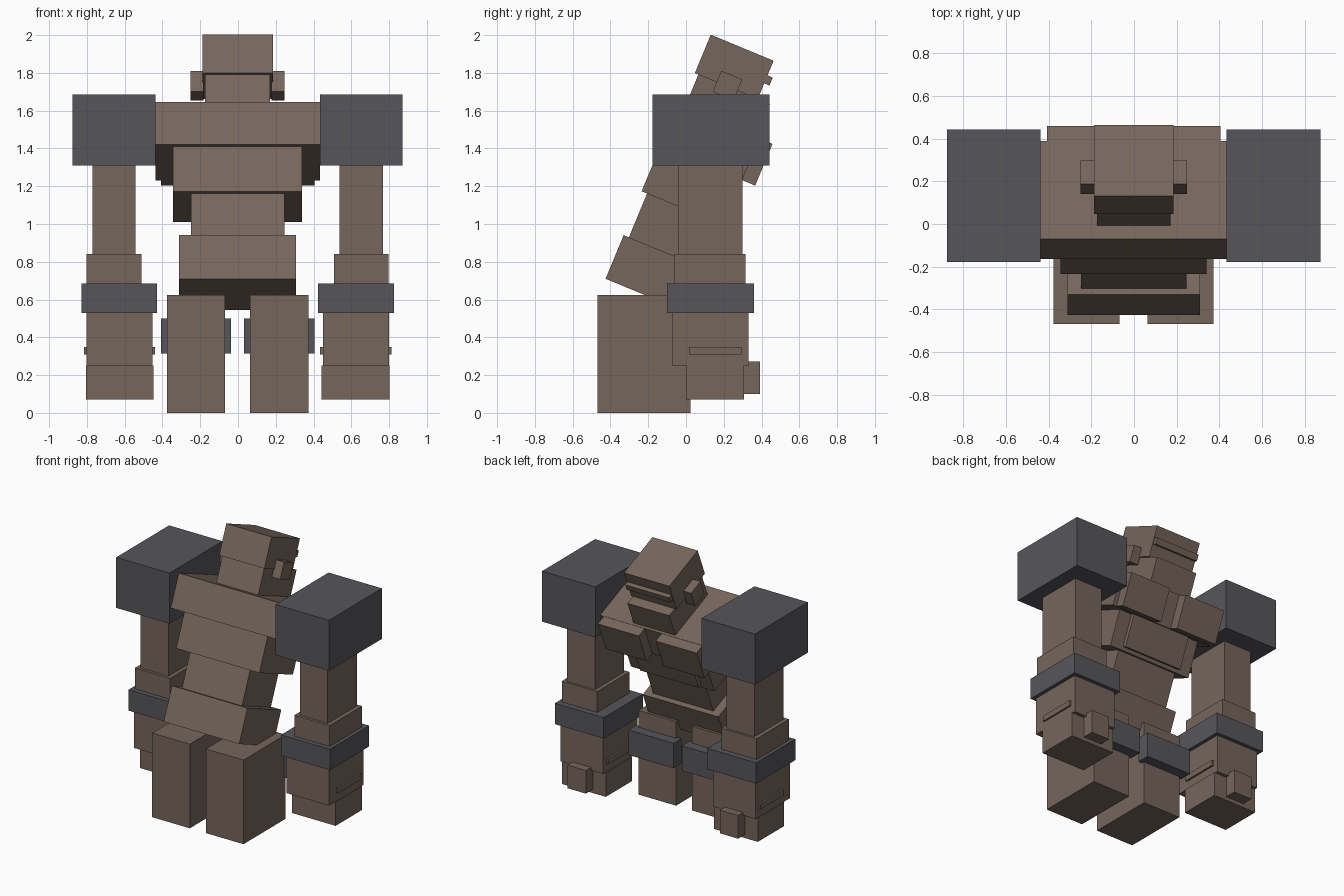
import bpy, bmesh, math
from mathutils import Matrix

cube = bpy.data.objects.get("Cube")
if cube:
    bpy.data.objects.remove(cube, do_unlink=True)

CX = -0.002                                             # model centre line
LEAN = Matrix.Rotation(math.radians(-22.5), 4, 'X')     # forward lean of torso and head


def material(name, rgb):
    m = bpy.data.materials.new(name)
    m.use_nodes = True
    m.diffuse_color = (*rgb, 1)
    bsdf = next(n for n in m.node_tree.nodes if n.type == 'BSDF_PRINCIPLED')
    bsdf.inputs["Base Color"].default_value = (*rgb, 1)
    return m


BROWN = material("warm brown", (0.181, 0.133, 0.105))
GREY = material("slate grey", (0.094, 0.094, 0.105))


def box(name, x, y, z, mat=BROWN, frame=Matrix()):
    """Box given by its (low, high) range on each axis, placed in a frame."""
    bm = bmesh.new()
    bmesh.ops.create_cube(bm, size=1)
    for v in bm.verts:
        for i, (lo, hi) in enumerate((x, y, z)):
            v.co[i] = lo if v.co[i] < 0 else hi
    bm.transform(Matrix.Translation((CX, 0, 0)) @ frame)
    bmesh.ops.recalc_face_normals(bm, faces=bm.faces)
    me = bpy.data.meshes.new(name)
    bm.to_mesh(me)
    bm.free()
    me.materials.append(mat)
    ob = bpy.data.objects.new(name, me)
    bpy.context.collection.objects.link(ob)
    return ob


def pair(name, x, y, z, mat=BROWN, frame=Matrix()):
    """The same box on both sides."""
    box("left_" + name, x, y, z, mat, frame)
    box("right_" + name, (-x[1], -x[0]), y, z, mat, frame)


# Leaning torso and head: half width, depth range, height range
for name, w, y, z in [
    ("pelvis", 0.31, (-0.665, -0.235), (0.493, 0.743)),
    ("waist", 0.247, (-0.635, -0.27), (0.743, 0.994)),
    ("belly", 0.342, (-0.666, -0.24), (0.994, 1.25)),
    ("belly_plate", 0.24, (-0.25, -0.21), (1.02, 1.25)),
    ("chest", 0.435, (-0.695, -0.197), (1.25, 1.493)),
    ("jaw", 0.172, (-0.625, -0.215), (1.48, 1.68)),
    ("head", 0.186, (-0.645, -0.285), (1.68, 1.90)),
    ("brow", 0.18, (-0.30, -0.255), (1.77, 1.816)),
]:
    box(name, (-w, w), y, z, BROWN, LEAN)

pair("pectoral", (0.07, 0.406), (-0.21, -0.122), (1.252, 1.491), BROWN, LEAN)
pair("ear", (0.18, 0.249), (-0.52, -0.40), (1.625, 1.745), BROWN, LEAN)

# Arms
pair("shoulder_pad", (0.436, 0.874), (-0.178, 0.443), (1.31, 1.685), GREY)
pair("upper_arm", (0.54, 0.769), (-0.043, 0.30), (0.84, 1.31))
pair("elbow", (0.51, 0.80), (-0.064, 0.316), (0.685, 0.84))
pair("forearm_band", (0.426, 0.827), (-0.10, 0.36), (0.53, 0.685), GREY)
pair("forearm", (0.451, 0.801), (-0.074, 0.332), (0.25, 0.53))
pair("wrist_bar", (0.437, 0.814), (0.015, 0.293), (0.31, 0.35))
pair("hand", (0.445, 0.804), (0.0, 0.308), (0.072, 0.25))
pair("thumb", (0.55, 0.70), (0.30, 0.392), (0.10, 0.272))

# Legs
pair("leg", (0.066, 0.375), (-0.468, 0.025), (0.0, 0.625))
pair("knee_plate", (0.034, 0.406), (0.005, 0.10), (0.315, 0.50), GREY)
